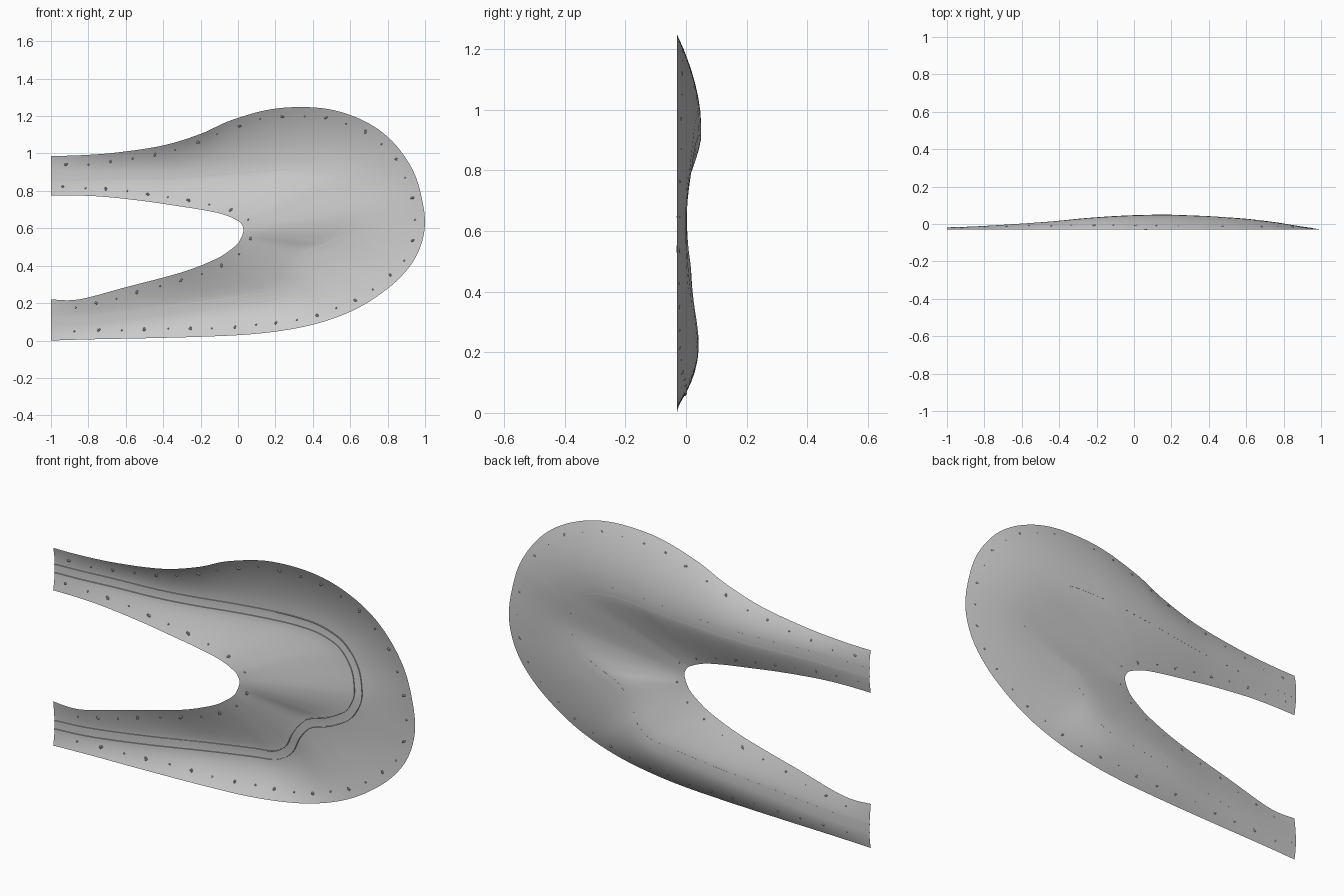
import bpy, bmesh, math, random
from mathutils import Vector

if "Cube" in bpy.data.objects:
    bpy.data.objects.remove(bpy.data.objects["Cube"])

random.seed(4)
EDGE_Y = -0.03       # depth of both rims
HALF = 0.021         # half width of the road
SUB = 10             # smooth steps between stations

# matching stations around the bend, (x, z)
OUTER = [(-1, 0), (-.8, .006), (-.5, .012), (-.2, .02), (.05, .032), (.25, .055),
         (.42, .09), (.58, .145), (.72, .22), (.86, .33), (.955, .455), (.998, .6),
         (.985, .75), (.93, .92), (.81, 1.08), (.65, 1.185), (.45, 1.242), (.2, 1.24),
         (-.03, 1.18), (-.2, 1.105), (-.4, 1.043), (-.65, 1.005), (-.85, .99), (-1, .987)]
INNER = [(-1, .22), (-.85, .22), (-.6, .285), (-.3, .365), (-.12, .435), (-.04, .485),
         (0, .52), (.012, .54), (.02, .555), (.025, .57), (.028, .58), (.03, .59),
         (.028, .603), (.02, .62), (.008, .635), (-.01, .645), (-.04, .66), (-.1, .68),
         (-.2, .70), (-.33, .72), (-.5, .745), (-.7, .767), (-.85, .775), (-1, .775)]
# road centre with its depth, (x, z, y)
ROAD = [(-1, .10, -.02), (-.8, .11, -.012), (-.5, .145, .005), (-.2, .185, .03),
        (.05, .22, .04), (.18, .24, .04), (.26, .295, .034), (.31, .385, .022),
        (.38, .46, .016), (.5, .505, .01), (.6, .565, .005), (.65, .64, .003),
        (.66, .71, .006), (.63, .81, .018), (.55, .895, .03), (.43, .932, .04),
        (.3, .937, .046), (.15, .928, .05), (-.05, .912, .045), (-.25, .895, .032),
        (-.45, .887, .013), (-.68, .886, -.003), (-.85, .882, -.013), (-1, .88, -.018)]


def spline(pts):
    """Catmull-Rom curve through (x, z[, y]) points."""
    p = [Vector((q[0], q[2] if len(q) > 2 else EDGE_Y, q[1])) for q in pts]
    out = []
    for i in range(len(p) - 1):
        a, b, c, d = p[max(i - 1, 0)], p[i], p[i + 1], p[min(i + 2, len(p) - 1)]
        for k in range(SUB):
            t = k / SUB
            out.append(.5 * (2 * b + (c - a) * t + (2 * a - 5 * b + 4 * c - d) * t * t
                             + (3 * b - a - 3 * c + d) * t ** 3))
    return out + [p[-1]]


def make_object(name, bm, angle=30):
    me = bpy.data.meshes.new(name)
    bm.to_mesh(me)
    bm.free()
    ob = bpy.data.objects.new(name, me)
    bpy.context.collection.objects.link(ob)
    bpy.ops.object.select_all(action='DESELECT')
    ob.select_set(True)
    bpy.context.view_layer.objects.active = ob
    bpy.ops.object.shade_smooth_by_angle(angle=math.radians(angle))
    return ob


def loft(name, rows, closed=False):
    """Skin a list of equal-length cross-sections."""
    bm = bmesh.new()
    grid = [[bm.verts.new(v) for v in row] for row in rows]
    n = len(rows[0])
    for a, b in zip(grid, grid[1:]):
        for j in range(n if closed else n - 1):
            k = (j + 1) % n
            bm.faces.new((a[j], a[k], b[k], b[j]))
    if closed:
        bm.faces.new(grid[0])
        bm.faces.new(grid[-1])
        bmesh.ops.recalc_face_normals(bm, faces=bm.faces)
    return make_object(name, bm)


def bank(road_edge, rim, t, power):
    """Point on a bank: depth falls away towards the rim."""
    p = road_edge.lerp(rim, t)
    p.y = road_edge.y + (rim.y - road_edge.y) * t ** power
    return p


outer, inner, road = spline(OUTER), spline(INNER), spline(ROAD)

# road edges, perpendicular to the centre line
left, right, sides = [], [], []
for i, c in enumerate(road):
    d = road[min(i + 1, len(road) - 1)] - road[max(i - 1, 0)]
    s = Vector((d.z, 0, -d.x)).normalized()
    if i in (0, len(road) - 1):
        s = Vector((0, 0, math.copysign(1, s.z)))
    sides.append(s)
    left.append(c - s * HALF)
    right.append(c + s * HALF)

# banked ground sheet with the road strip
STEPS = [.15, .3, .45, .6, .72, .82, .91, 1]
rows = []
for i in range(len(road)):
    row = [bank(left[i], inner[i], t, 1.3) for t in reversed(STEPS)]
    row += [left[i], right[i]]
    row += [bank(right[i], outer[i], t, 1.8) for t in STEPS]
    rows.append(row)
loft("banked_ground", rows)

# thin kerbs along both road edges
for name, line in (("inner_kerb", left), ("outer_kerb", right)):
    rows = []
    for p, s in zip(line, sides):
        w, h = s * .0018, Vector((0, -.005, 0))
        rows.append([p - w, p + w, p + w + h, p - w + h])
    loft(name, rows, closed=True)


# small shrubs in a row just inside each rim
def shrubs(name, edge, rim, power, inset):
    bm = bmesh.new()
    travelled, count = 0, 0
    for i in range(1, len(rim) - 1):
        t = 1 - inset / (rim[i] - edge[i]).length
        p = bank(edge[i], rim[i], t, power)
        if i > 1:
            travelled += (p - last).length
        last = p
        if travelled > .105 and p.x > -.97:
            travelled = 0
            count += 1
            big = count % 2 == 0
            r = .009 if big else .005
            for k in range(3 if big else 1):
                off = Vector((random.uniform(-.005, .005), -r * .4,
                              random.uniform(-.005, .005)))
                geo = bmesh.ops.create_icosphere(bm, subdivisions=1, radius=r * (.7 if big else 1))
                bmesh.ops.translate(bm, verts=geo['verts'], vec=p + off)
    make_object(name, bm, 20)


shrubs("outer_shrubs", right, outer, 1.8, .05)
shrubs("inner_shrubs", left, inner, 1.3, .045)
